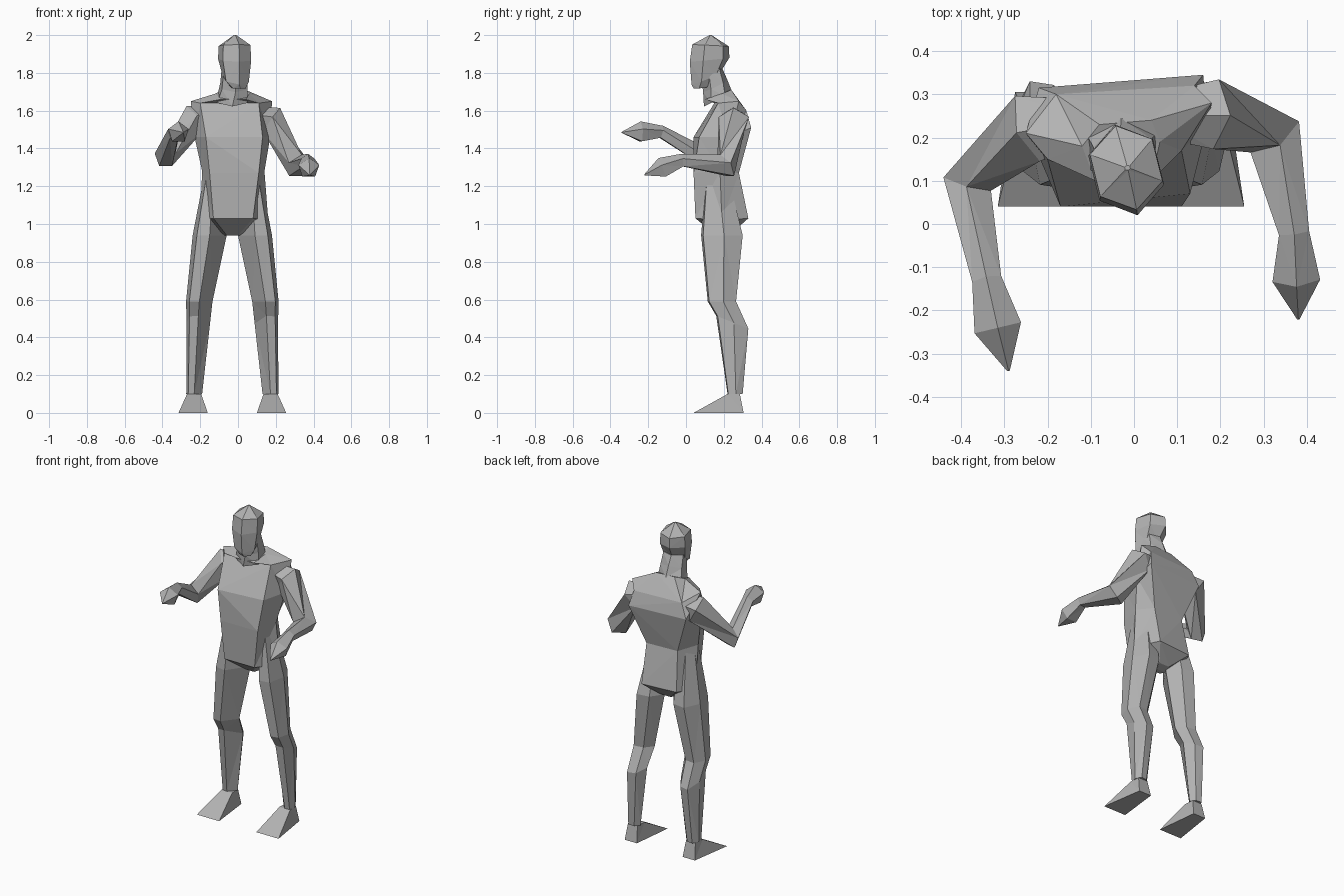
import bpy
import bmesh
from mathutils import Vector, Matrix
from math import radians, sin, cos, tau

cube = bpy.data.objects.get("Cube")
if cube:
    bpy.data.objects.remove(cube, do_unlink=True)

grey = bpy.data.materials.new("plain grey")
grey.use_nodes = True
GREY = (0.45, 0.45, 0.45, 1)
grey.diffuse_color = GREY
grey.node_tree.nodes["Principled BSDF"].inputs["Base Color"].default_value = GREY

HEX = [(0, -1), (1, -.5), (1, .5), (0, 1), (-1, .5), (-1, -.5)]
# Leg section: flat outer front, long slanted inner side (+ is outward)
LEG = [(0, -1), (.75, -.9), (1, .1), (.5, 1), (-.4, .9), (-1, .2)]
MID = -0.03  # the body's centre line


def loft(name, rings):
    """Skin a list of equal point rings and cap both ends."""
    bm = bmesh.new()
    loops = [[bm.verts.new(p) for p in ring] for ring in rings]
    count = len(loops[0])
    for low, high in zip(loops, loops[1:]):
        for i in range(count):
            j = (i + 1) % count
            bm.faces.new((low[i], low[j], high[j], high[i]))
    bm.faces.new(loops[0][::-1])
    bm.faces.new(loops[-1])
    bmesh.ops.remove_doubles(bm, verts=bm.verts, dist=0.0005)
    bmesh.ops.triangulate(bm, faces=bm.faces)
    bmesh.ops.recalc_face_normals(bm, faces=bm.faces)
    mesh = bpy.data.meshes.new(name)
    bm.to_mesh(mesh)
    bm.free()
    mesh.materials.append(grey)
    obj = bpy.data.objects.new(name, mesh)
    bpy.context.scene.collection.objects.link(obj)
    return obj


def hex_ring(x, y, z, w, d, tilt=0, turn=0):
    """Six points around a centre; tilt raises the back, turn spins it."""
    spin = Matrix.Rotation(radians(turn), 3, "Z")
    centre = Vector((x, y, z))
    return [centre + spin @ Vector((a * w, b * d, b * d * tilt)) for a, b in HEX]


def trunk_ring(front, side, back):
    """Six points from three right/left pairs: (xr, yr, xl, yl, z)."""
    pairs = [((a, b, z), (c, d, z)) for a, b, c, d, z in (front, side, back)]
    (fr, fl), (sr, sl), (br, bl) = pairs
    return [fr, fl, sl, bl, br, sr]


def limb(name, stations, sides=5):
    """Tube through (x, y, z, radius) stations, square to its path."""
    pts = [Vector(s[:3]) for s in stations]
    rings = []
    for i, p in enumerate(pts):
        before = (p - pts[i - 1]).normalized() if i else Vector()
        after = (pts[i + 1] - p).normalized() if i + 1 < len(pts) else Vector()
        along = (before + after).normalized()
        across = along.cross(Vector((0, 0, 1))).normalized()
        over = across.cross(along)
        r = stations[i][3]
        rings.append([p + r * (across * sin(tau * k / sides) + over * cos(tau * k / sides))
                      for k in range(sides)])
    return loft(name, rings)


# Torso: crotch, hips, waist, chest, shoulders, base of the neck
loft("torso", [
    trunk_ring((-.06, .16, 0, .16, .94), (-.07, .19, .01, .19, .94), (-.06, .24, .01, .24, .95)),
    trunk_ring((-.13, .05, .08, .05, 1.03), (-.2, .19, .16, .19, 1.02), (-.15, .31, .08, .33, 1.03)),
    trunk_ring((-.15, .04, .11, .04, 1.27), (-.19, .15, .14, .18, 1.28), (-.13, .27, .08, .28, 1.27)),
    trunk_ring((-.17, .04, .13, .07, 1.46), (-.23, .18, .17, .23, 1.46), (-.22, .315, .16, .345, 1.51)),
    trunk_ring((-.2, .15, .11, .17, 1.64), (-.25, .21, .18, .28, 1.65), (-.18, .3, .14, .32, 1.6)),
    trunk_ring((-.09, .1, .04, .1, 1.66), (-.12, .18, .06, .19, 1.69), (-.08, .23, .04, .24, 1.71)),
])

# Neck and head, the head turned a little to its left
loft("neck", [
    hex_ring(-.03, .17, 1.66, .08, .075, .5),
    hex_ring(-.022, .155, 1.73, .068, .065, .5, 8),
    hex_ring(-.02, .135, 1.82, .062, .06, 0, 12),
])
loft("head", [
    hex_ring(.002, .08, 1.72, .035, .04, .1, 14),
    hex_ring(-.012, .105, 1.77, .062, .078, .4, 14),
    hex_ring(-.018, .125, 1.87, .077, .108, .1, 14),
    hex_ring(-.018, .13, 1.945, .074, .1, -.05, 14),
    hex_ring(-.015, .13, 2, .006, .006, 0, 14),
])

# Arms: root inside the torso, shoulder, elbow, wrist, hand, fingertip
limb("right_arm", [
    (-.1, .24, 1.57, .05), (-.235, .225, 1.55, .085), (-.385, .095, 1.355, .06),
    (-.34, -.13, 1.485, .036), (-.315, -.24, 1.485, .058), (-.29, -.34, 1.485, .003)])
limb("left_arm", [
    (.04, .25, 1.57, .05), (.175, .255, 1.545, .085), (.32, .21, 1.305, .07),
    (.37, -.02, 1.335, .037), (.375, -.125, 1.295, .058), (.38, -.22, 1.26, .003)])

# Legs and wedge feet, mirrored about the centre line
for side, s in (("right", -1), ("left", 1)):
    loft(side + "_leg", [
        [(MID + s * (x + a * w), y + b * d, z + b * d * tilt) for a, b in LEG]
        for x, y, z, w, d, tilt in (
            (.1, .165, 1.25, .05, .06, 0),
            (.12, .19, .94, .09, .11, 0),
            (.175, .19, .59, .07, .075, 0),
            (.18, .245, .48, .062, .085, -.4),
            (.202, .26, .1, .042, .04, 0))])
    sole = [(.13, .04, 0), (.285, .04, 0), (.245, .305, 0), (.16, .305, 0)]
    ankle = [(.165, .22, .1), (.24, .22, .1), (.235, .285, .1), (.17, .285, .1)]
    loft(side + "_foot", [[(MID + s * x, y, z) for x, y, z in ring] for ring in (sole, ankle)])
